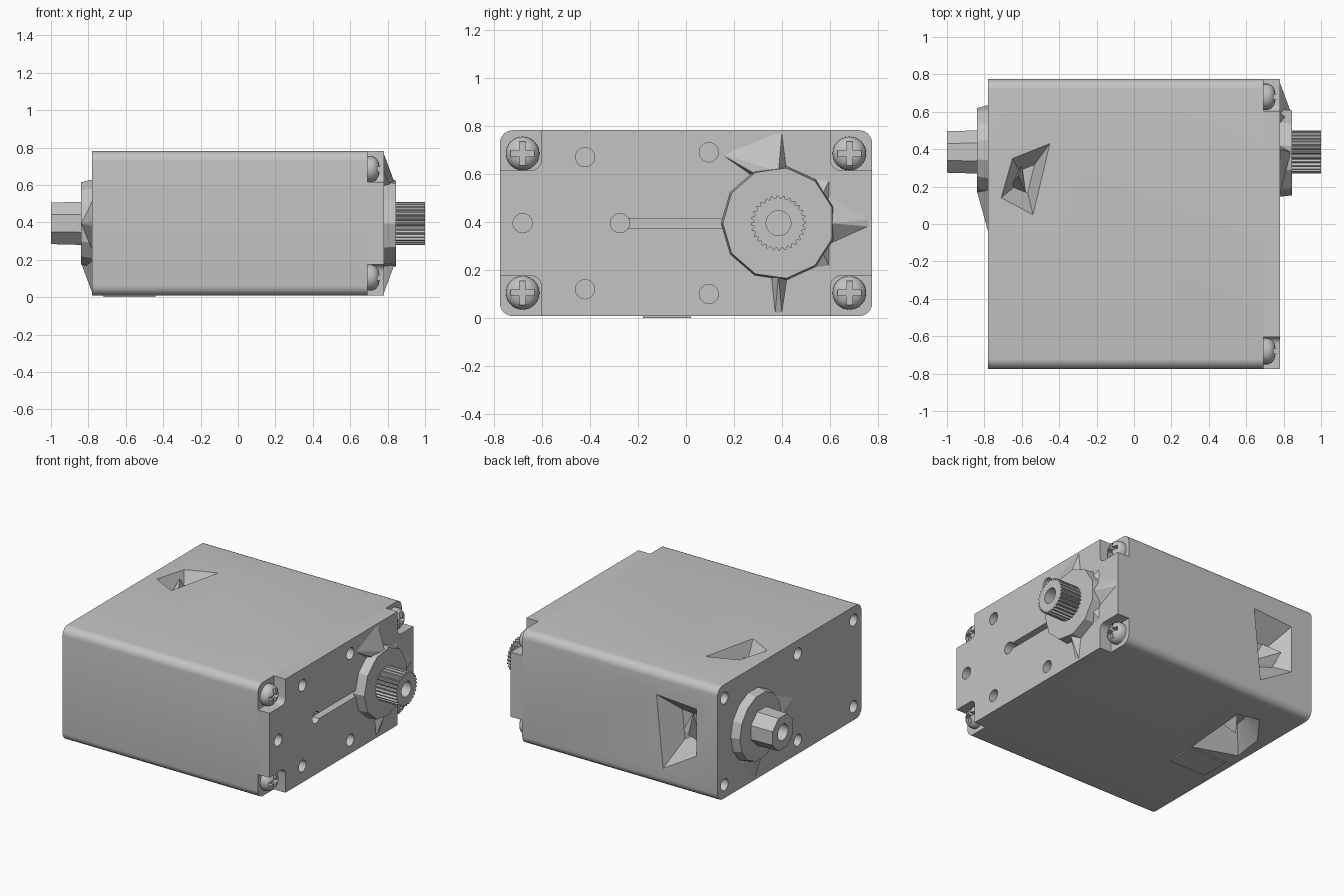
import bpy, bmesh, math
from mathutils import Vector

if "Cube" in bpy.data.objects:
    bpy.data.objects.remove(bpy.data.objects["Cube"], do_unlink=True)

grey = bpy.data.materials.new("light grey plastic")
grey.use_nodes = True
COLOUR = (0.55, 0.55, 0.55, 1)
grey.diffuse_color = COLOUR
grey.node_tree.nodes["Principled BSDF"].inputs["Base Color"].default_value = COLOUR

HALF_Y, LOW, HIGH = 0.775, 0.008, 0.782
MID = (LOW + HIGH) / 2
AXIS_Y = 0.385


def finish(name, bm, smooth=False):
    bmesh.ops.recalc_face_normals(bm, faces=bm.faces)
    mesh = bpy.data.meshes.new(name)
    bm.to_mesh(mesh)
    bm.free()
    mesh.materials.append(grey)
    ob = bpy.data.objects.new(name, mesh)
    bpy.context.collection.objects.link(ob)
    if smooth:
        shade(ob)
    return ob


def activate(ob):
    bpy.ops.object.select_all(action='DESELECT')
    ob.select_set(True)
    bpy.context.view_layer.objects.active = ob


def shade(ob):
    activate(ob)
    bpy.ops.object.shade_smooth_by_angle(angle=math.radians(32))


def loft(name, rings, smooth=False):
    """Capped skin through (x, [(y, z), ...]) sections."""
    bm = bmesh.new()
    loops = [[bm.verts.new((x, y, z)) for y, z in pts] for x, pts in rings]
    n = len(loops[0])
    for a, b in zip(loops, loops[1:]):
        for i in range(n):
            j = (i + 1) % n
            bm.faces.new((a[i], a[j], b[j], b[i]))
    bm.faces.new(loops[0])
    bm.faces.new(loops[-1])
    return finish(name, bm, smooth)


def hull(name, pts):
    bm = bmesh.new()
    for p in pts:
        bm.verts.new(p)
    res = bmesh.ops.convex_hull(bm, input=bm.verts)
    loose = [g for g in res["geom_interior"] if isinstance(g, bmesh.types.BMVert)]
    bmesh.ops.delete(bm, geom=loose, context='VERTS')
    return finish(name, bm)


def circle(y, z, r, n=24, turn=0.0):
    return [(y + r * math.cos(turn + math.tau * i / n),
             z + r * math.sin(turn + math.tau * i / n)) for i in range(n)]


def rounded(y0, y1, z0, z1, r, steps=6):
    pts = []
    for k, (cy, cz) in enumerate([(y1 - r, z1 - r), (y0 + r, z1 - r),
                                  (y0 + r, z0 + r), (y1 - r, z0 + r)]):
        for i in range(steps + 1):
            a = math.pi / 2 * (k + i / steps)
            pts.append((cy + r * math.cos(a), cz + r * math.sin(a)))
    return pts


def prism(name, pts, x0, x1, smooth=False):
    return loft(name, [(x0, pts), (x1, pts)], smooth)


def cut(ob, cutters):
    for c in cutters:
        c.hide_render = True
        m = ob.modifiers.new("cut", 'BOOLEAN')
        m.operation, m.solver, m.object = 'DIFFERENCE', 'EXACT', c
        activate(ob)
        bpy.ops.object.modifier_apply(modifier=m.name)
        bpy.data.objects.remove(c, do_unlink=True)


def pit(pts, lift, floor):
    """Cutter that narrows from an outline to a smaller floor."""
    mid = sum((Vector(p) for p in pts), Vector()) / len(pts)
    lift, floor = Vector(lift), Vector(floor)
    outer = [Vector(p) for p in pts]
    return hull("pit_cutter", [p + lift for p in outer] + outer +
                [mid + (p - mid) * 0.4 + floor for p in outer])


# Main housing with a moulded dent in the top, underside and back
outline = rounded(-HALF_Y, HALF_Y, LOW, HIGH, 0.055)
housing = prism("housing", outline, -0.78, 0.69)
top_dent = [(x, y, HIGH) for x, y in
            [(-.45, .43), (-.65, .35), (-.71, .14), (-.54, .05)]]
under_dent = [(x, y, LOW) for x, y in
              [(-.44, .03), (-.40, .52), (-.55, .55), (-.70, .35), (-.73, .13)]]
back_dent = [(x, HALF_Y, z) for x, z in
             [(-.32, .62), (-.62, .60), (-.62, .28), (-.37, .13)]]
cutters = [pit(top_dent, (0, 0, .01), (0, 0, -.14)),
           pit(under_dent, (0, 0, -.02), (0, 0, .14)),
           pit(back_dent, (0, .01, 0), (0, -.14, 0))]
for y in (-.69, -.09, .70):
    for z in (.10, .69):
        cutters.append(prism("hole_cutter", circle(y, z, .04), -.9, -.70))
cut(housing, cutters)
shade(housing)

# Jagged webs inside the dents
hull("top_dent_web", [(-.66, .2, .65), (-.60, .32, .66), (-.58, .17, .65), (-.62, .26, .765)])
hull("under_dent_web", [(-.62, .2, .15), (-.5, .4, .15), (-.5, .2, .15), (-.57, .3, .03)])
hull("back_dent_web", [(-.55, .63, .3), (-.42, .63, .35), (-.5, .63, .5), (-.55, .76, .4)])

# Thin raised pad on the underside
hull("underside_pad", [(x, y, z) for x in (-.72, -.44) for y in (-.18, .02) for z in (0, .012)])

# End cover with corner recesses, holes and keyhole slot
cover = prism("end_cover", outline, 0.69, 0.78)
cutters = []
for sy in (-1, 1):
    for sz in (-1, 1):
        y0, y1 = sorted((sy * .603, sy * .9))
        z0, z1 = sorted((MID + sz * .22, MID + sz * .6))
        cutters.append(prism("corner_cutter", rounded(y0, y1, z0, z1, .04), .692, .9))
for y, z in [(-.42, .67), (-.42, .12), (-.68, MID), (.095, .69), (.095, .10), (-.275, MID)]:
    cutters.append(prism("hole_cutter", circle(y, z, .04), .71, .9))
cutters.append(prism("slot_cutter", [(-.26, MID - .02), (.2, MID - .02),
                                     (.2, MID + .02), (-.26, MID + .02)], .73, .9))
cut(cover, cutters)
shade(cover)

# Domed cross-head screws
for sy in (-1, 1):
    for sz in (-1, 1):
        y, z = sy * .68, MID + sz * .29
        screw = loft("cover_screw", [(x, circle(y, z, r)) for x, r in
                                     [(.685, .07), (.715, .07), (.735, .062), (.75, .045), (.757, .02)]])
        arms = [(.05, .012), (.012, .05)]
        cut(screw, [hull("cross_cutter", [(x, y + a * i, z + b * j) for x in (.722, .8)
                                          for i in (-1, 1) for j in (-1, 1)]) for a, b in arms])
        shade(screw)


def fin(name, side, angle, reach, width, sweep=0.0):
    """Sloping web from the boss rim down to the edge of the end face."""
    d = Vector((0, math.cos(angle), math.sin(angle)))
    t = Vector((0, -d.z, d.y))
    c = Vector((0, AXIS_Y, MID))
    base, rim = Vector((side * .775, 0, 0)), Vector((side * .838, 0, 0))
    inner = c + d * .15
    hull(name, [base + inner + t * width, base + inner - t * width,
                base + c + d * reach + t * .015, base + c + d * reach - t * .015,
                rim + c + d * .215, rim + inner,
                base + c + d * (.22 + sweep * .07) + t * (width + sweep * .2)])


# Output side: faceted boss, webs and splined shaft
loft("output_boss", [(x, circle(AXIS_Y, MID, r, 11, math.pi)) for x, r in [(.77, .24), (.845, .232)]])
fin("output_web_top", 1, math.pi / 2, .385, .045, 1)
fin("output_web_bottom", 1, -math.pi / 2, .385, .04)
fin("output_web_back", 1, 0, .385, .12)
hull("output_web_side", [(.775, .60, .58), (.775, .60, .21), (.775, .45, .60), (.775, .45, .19),
                         (.82, .56, .5), (.82, .56, .29)])
TEETH = 28
spline = []
for i in range(TEETH * 4):
    a, r = math.tau * i / (TEETH * 4), .115 if i % 4 < 2 else .103
    spline.append((AXIS_Y + r * math.cos(a), MID + r * math.sin(a)))
shaft = prism("splined_shaft", spline, .83, 1)
cut(shaft, [prism("bore_cutter", circle(AXIS_Y, MID, .052), .90, 1.1)])

# Idle side: conical boss, webs and plain faceted shaft
loft("idle_boss", [(x, circle(AXIS_Y + .01, MID, r, 14)) for x, r in [(-.77, .238), (-.79, .238), (-.84, .225)]])
fin("idle_web_bottom", -1, -math.pi / 2, .383, .15)
fin("idle_web_front", -1, math.pi, .445, .15)
idle = loft("idle_shaft", [(x, circle(AXIS_Y, MID, r, 8, math.pi / 8))
                           for x, r in [(-.83, .125), (-1, .12)]])
cut(idle, [prism("bore_cutter", circle(AXIS_Y, MID, .055), -1.1, -.90)])
